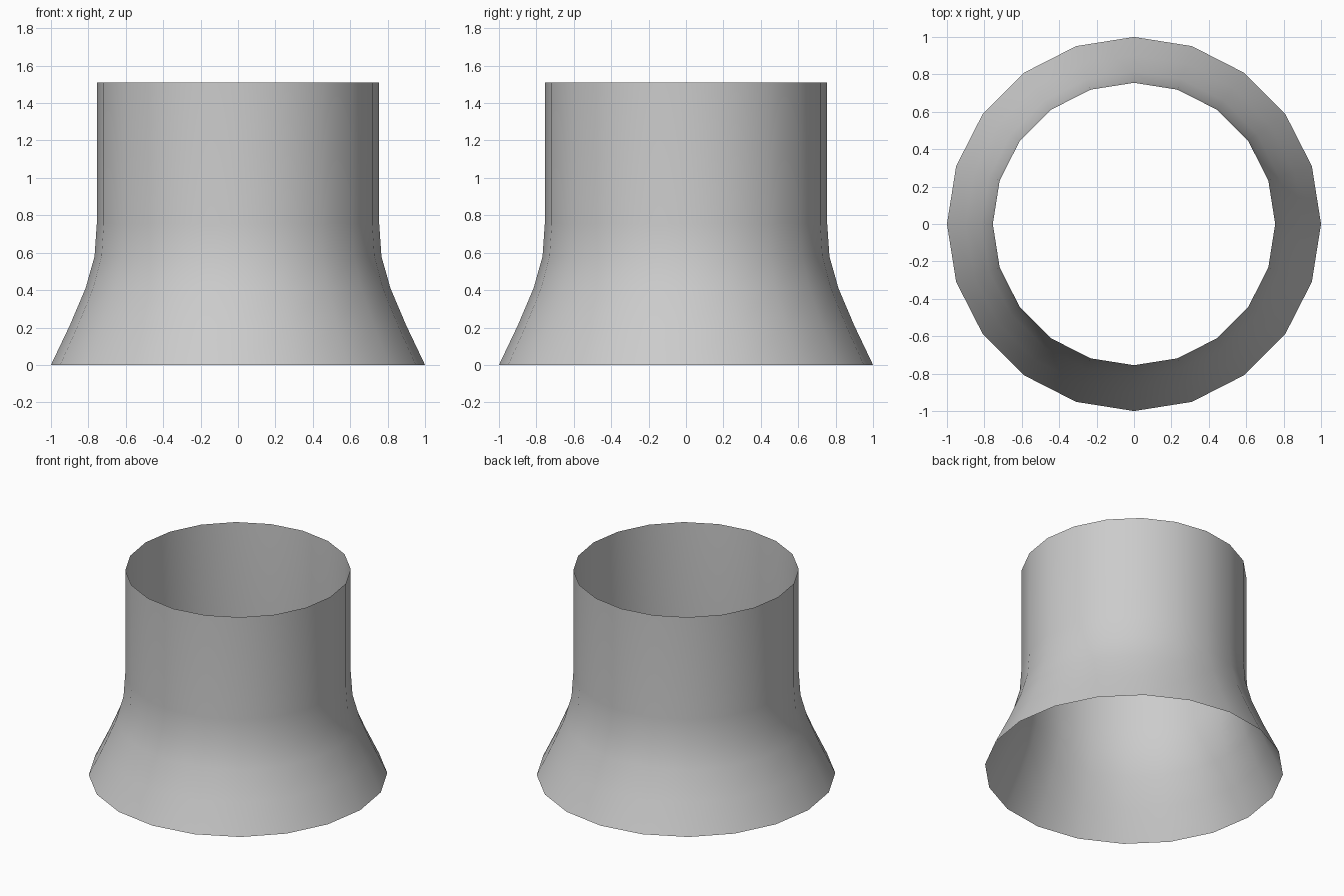
import bpy, bmesh, math

if "Cube" in bpy.data.objects:
    bpy.data.objects.remove(bpy.data.objects["Cube"])

SIDES = 20
# Flared skirt rising into a straight tube: (radius, height)
PROFILE = [(1.0, 0.0), (0.9, 0.21), (0.815, 0.41), (0.767, 0.58),
           (0.755, 0.755), (0.755, 1.51)]

# Open thin-walled sleeve, made as rings bridged by quads
bm = bmesh.new()
rings = []
for r, z in PROFILE:
    rings.append([bm.verts.new((r * math.cos(2 * math.pi * i / SIDES),
                                r * math.sin(2 * math.pi * i / SIDES), z))
                  for i in range(SIDES)])
for low, high in zip(rings, rings[1:]):
    for i in range(SIDES):
        j = (i + 1) % SIDES
        bm.faces.new((low[i], low[j], high[j], high[i])).smooth = True

mesh = bpy.data.meshes.new("flared_sleeve")
bm.to_mesh(mesh)
bm.free()
sleeve = bpy.data.objects.new("flared_sleeve", mesh)
bpy.context.collection.objects.link(sleeve)
